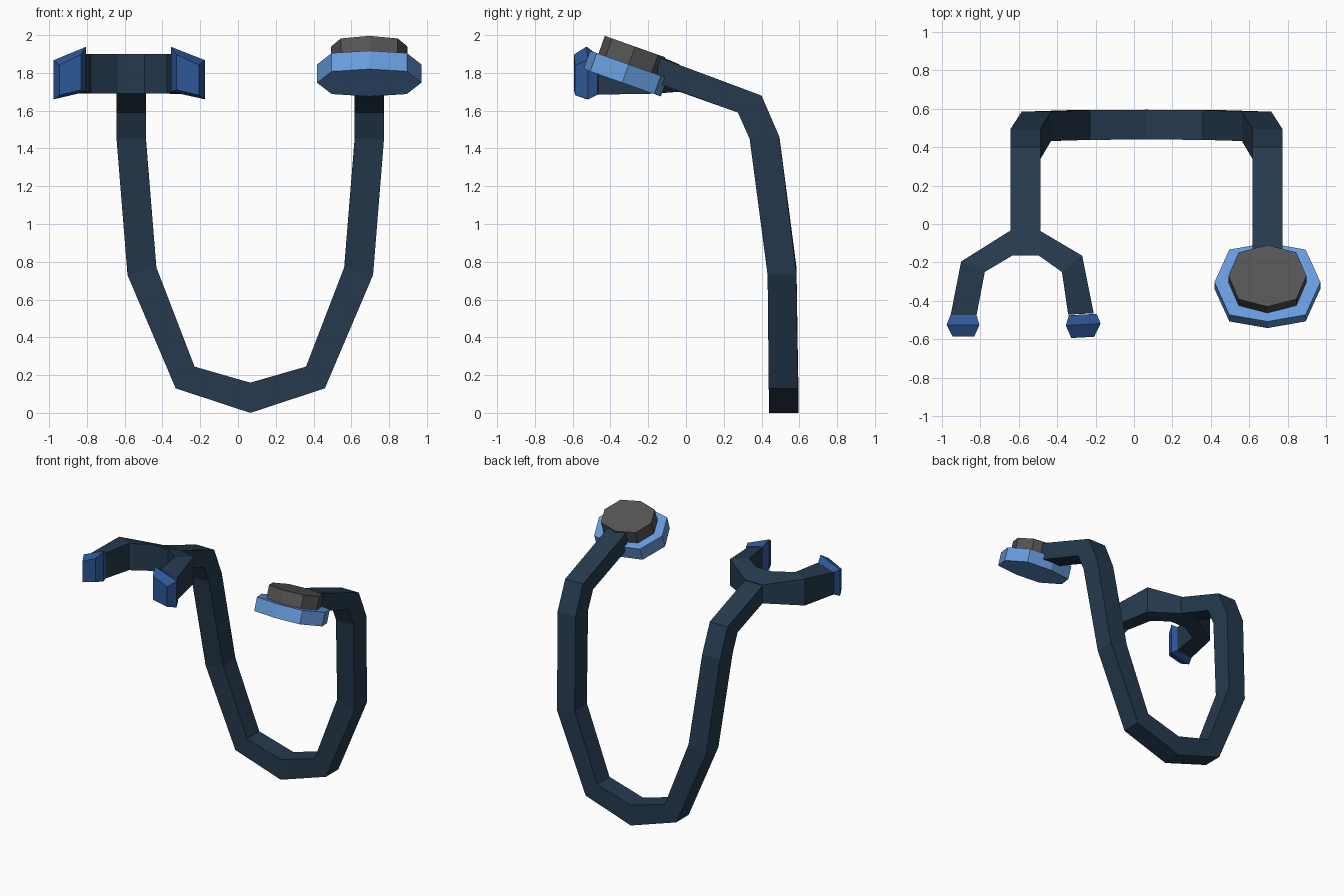
import bpy, bmesh, math
from mathutils import Vector

if "Cube" in bpy.data.objects:
    bpy.data.objects.remove(bpy.data.objects["Cube"])


def material(name, rgb):
    m = bpy.data.materials.new(name)
    m.diffuse_color = (*rgb, 1)
    m.use_nodes = True
    m.node_tree.nodes["Principled BSDF"].inputs["Base Color"].default_value = m.diffuse_color
    return m


NAVY = material("navy tube", (0.019, 0.042, 0.076))
BLUE = material("deep blue", (0.027, 0.098, 0.305))
SKY = material("light blue", (0.14, 0.335, 0.73))
GREY = material("dark grey", (0.09, 0.09, 0.09))


def loft(name, rings, mat):
    """Skin a chain of equal-sized point rings and cap both ends."""
    bm = bmesh.new()
    vs = [[bm.verts.new(p) for p in r] for r in rings]
    n = len(vs[0])
    for a, b in zip(vs, vs[1:]):
        for i in range(n):
            j = (i + 1) % n
            bm.faces.new((a[i], a[j], b[j], b[i]))
    bm.faces.new(vs[0])
    bm.faces.new(vs[-1])
    bmesh.ops.recalc_face_normals(bm, faces=bm.faces[:])
    me = bpy.data.meshes.new(name)
    bm.to_mesh(me)
    bm.free()
    me.materials.append(mat)
    ob = bpy.data.objects.new(name, me)
    bpy.context.collection.objects.link(ob)
    return ob


# Tube: U loop, then two arms bending forward
MID = 0.065


def loop_ring(s, xo, zo, xi, zi, yb, yf):
    xo, xi = MID + s * xo, MID + s * xi
    return [(xo, yb, zo), (xi, yb, zi), (xi, yf, zi), (xo, yf, zo)]


def arm_ring(s, yb, zb, yf, zf):
    xo, xi = MID + s * 0.708, MID + s * 0.553
    return [(xo, yb, zb), (xi, yb, zb), (xi, yf, zf), (xo, yf, zf)]


def side(s, end):
    return [loop_ring(s, 0.395, 0.13, 0.295, 0.245, 0.593, 0.438),
            loop_ring(s, 0.65, 0.73, 0.497, 0.77, 0.585, 0.432),
            arm_ring(s, 0.495, 1.46, 0.337, 1.45),
            arm_ring(s, 0.40, 1.68, 0.275, 1.59),
            arm_ring(s, *end)]


left = side(-1, (-0.035, 1.84, -0.035, 1.70))
right = side(1, (-0.15, 1.885, -0.15, 1.745))
bottom = loop_ring(1, 0, 0, 0, 0.16, 0.595, 0.44)
loft("tube", left[::-1] + [bottom] + right, NAVY)


# Fork: two curved branches at the end of the left arm
def fork_ring(xo, yo, xi, yi, zo=(1.69, 1.90), zi=(1.69, 1.90)):
    return [(xo, yo, zo[0]), (xo, yo, zo[1]), (xi, yi, zi[1]), (xi, yi, zi[0])]


END_O, END_I = (1.685, 1.86), (1.70, 1.90)
loft("fork", [
    fork_ring(-0.955, -0.475, -0.82, -0.475, END_O, END_I),
    fork_ring(-0.90, -0.195, -0.777, -0.25),
    fork_ring(-0.645, -0.035, -0.635, -0.165, (1.70, 1.845)),
    fork_ring(-0.49, -0.035, -0.495, -0.165, (1.70, 1.845)),
    fork_ring(-0.27, -0.165, -0.375, -0.25),
    fork_ring(-0.21, -0.465, -0.343, -0.472, END_O, END_I)], NAVY)

# Ear tips: flared blocks, mirrored on the two branches
for name, cx, k in (("left_ear_tip", -0.89, 1), ("right_ear_tip", -0.265, -1.06)):
    t = 0.007 if k < 0 else 0
    loft(name, [
        fork_ring(cx - 0.066 * k, -0.475 + t, cx + 0.07 * k, -0.475, END_O, END_I),
        fork_ring(cx - 0.086 * k, -0.525 + t, cx + 0.085 * k, -0.525 - t / 2,
                  (1.66, 1.867), (1.70, 1.938)),
        fork_ring(cx - 0.055 * k, -0.587, cx + 0.058 * k, -0.587 - t,
                  (1.682, 1.842), (1.71, 1.897))], BLUE)

# Chest piece: two stacked eight-sided discs, tilted forward
TILT = math.radians(19.5)
NORMAL = Vector((0, math.sin(TILT), math.cos(TILT)))
SLOPE = Vector((0, -math.cos(TILT), math.sin(TILT)))
CENTRE = Vector((0.695, -0.303, 1.845))


def disc_ring(h, rx, ry, dx, dy):
    pts = []
    for i in range(8):
        a = i * math.pi / 4
        f = (dx, dy) if i % 2 else (1, 1)
        sx = math.cos(a) * (f[0] * math.sqrt(2) if i % 2 else 1)
        sy = math.sin(a) * (f[1] * math.sqrt(2) if i % 2 else 1)
        pts.append(CENTRE + NORMAL * h + Vector((rx * sx, 0, 0)) + SLOPE * (ry * sy))
    return pts


loft("chest_disc", [disc_ring(h, 0.276, 0.217, 0.72, 0.83) for h in (-0.103, 0)], SKY)
loft("chest_cap", [disc_ring(h, 0.203, 0.17, 0.74, 0.76) for h in (-0.01, 0.1)], GREY)
